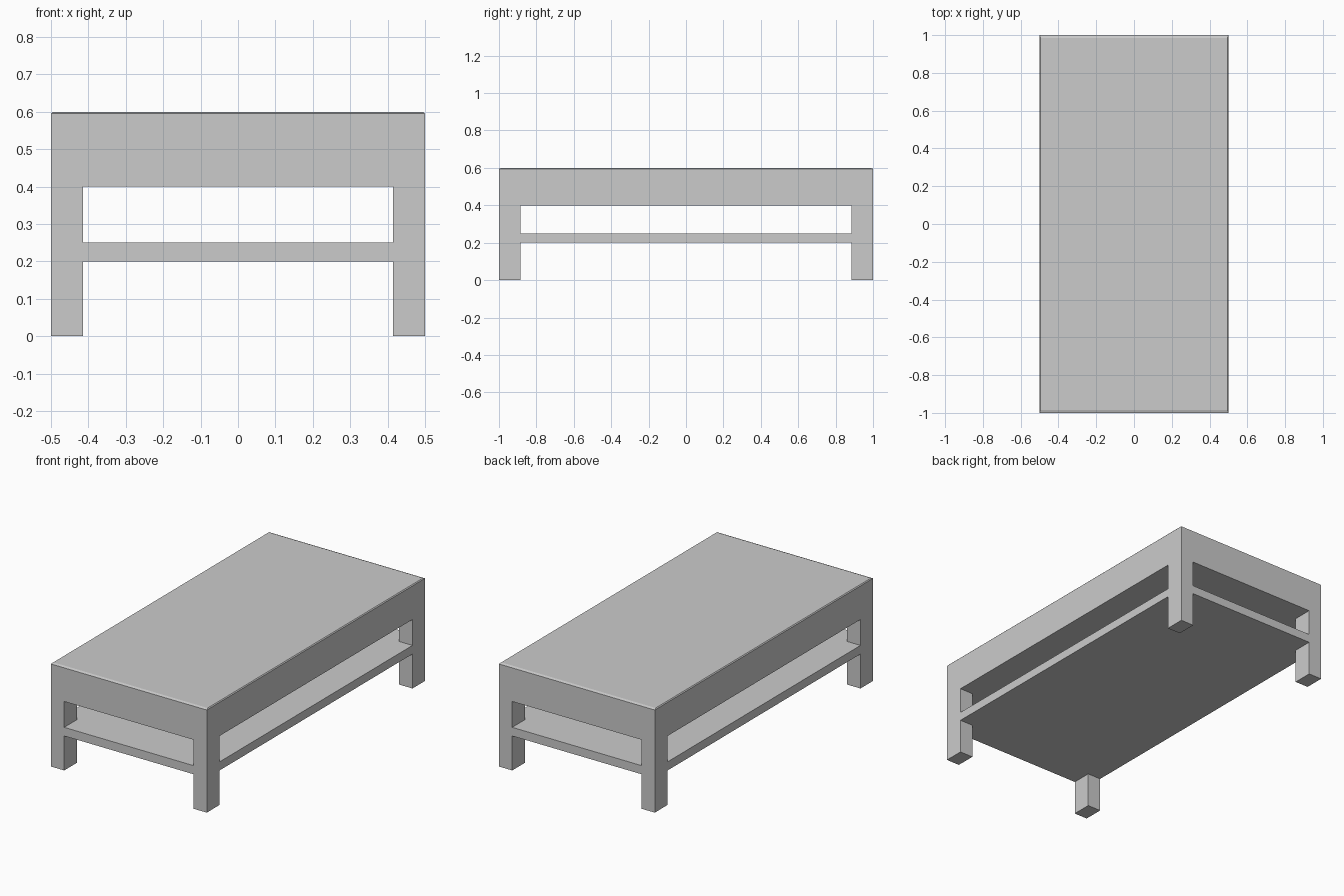
import bpy, bmesh
from itertools import product

if "Cube" in bpy.data.objects:
    bpy.data.objects.remove(bpy.data.objects["Cube"])

# Grid lines that separate legs, shelf and top
XS = [-0.5, -0.415, 0.415, 0.5]
YS = [-1.0, -0.885, 0.885, 1.0]
ZS = [0.0, 0.2, 0.25, 0.4, 0.595, 0.6]
SLABS = {1, 3, 4}          # full layers: shelf, top, top's bevelled rim


def solid(i, j, k):
    if not (0 <= i < 3 and 0 <= j < 3 and 0 <= k < 5):
        return False
    return k in SLABS or (i != 1 and j != 1)   # legs at the corners


bm = bmesh.new()
verts = {}


def vert(key):
    if key not in verts:
        x, y, z = XS[key[0]], YS[key[1]], ZS[key[2]]
        if key[2] == 5:                        # chamfer the top rim
            x, y = x * 0.99, y * 0.985
        verts[key] = bm.verts.new((x, y, z))
    return verts[key]


# Outer skin of the fused legs, shelf and top
for cell in product(range(3), range(3), range(5)):
    if not solid(*cell):
        continue
    for axis, side in product(range(3), (0, 1)):
        near = list(cell)
        near[axis] += 2 * side - 1
        if solid(*near):
            continue
        u, v = (axis + 1) % 3, (axis + 2) % 3
        corners = []
        for du, dv in ((0, 0), (1, 0), (1, 1), (0, 1)):
            key = list(cell)
            key[axis] += side
            key[u] += du
            key[v] += dv
            corners.append(vert(tuple(key)))
        bm.faces.new(corners if side else corners[::-1])

mesh = bpy.data.meshes.new("coffee_table")
bm.to_mesh(mesh)
bm.free()
table = bpy.data.objects.new("coffee_table", mesh)
bpy.context.collection.objects.link(table)
